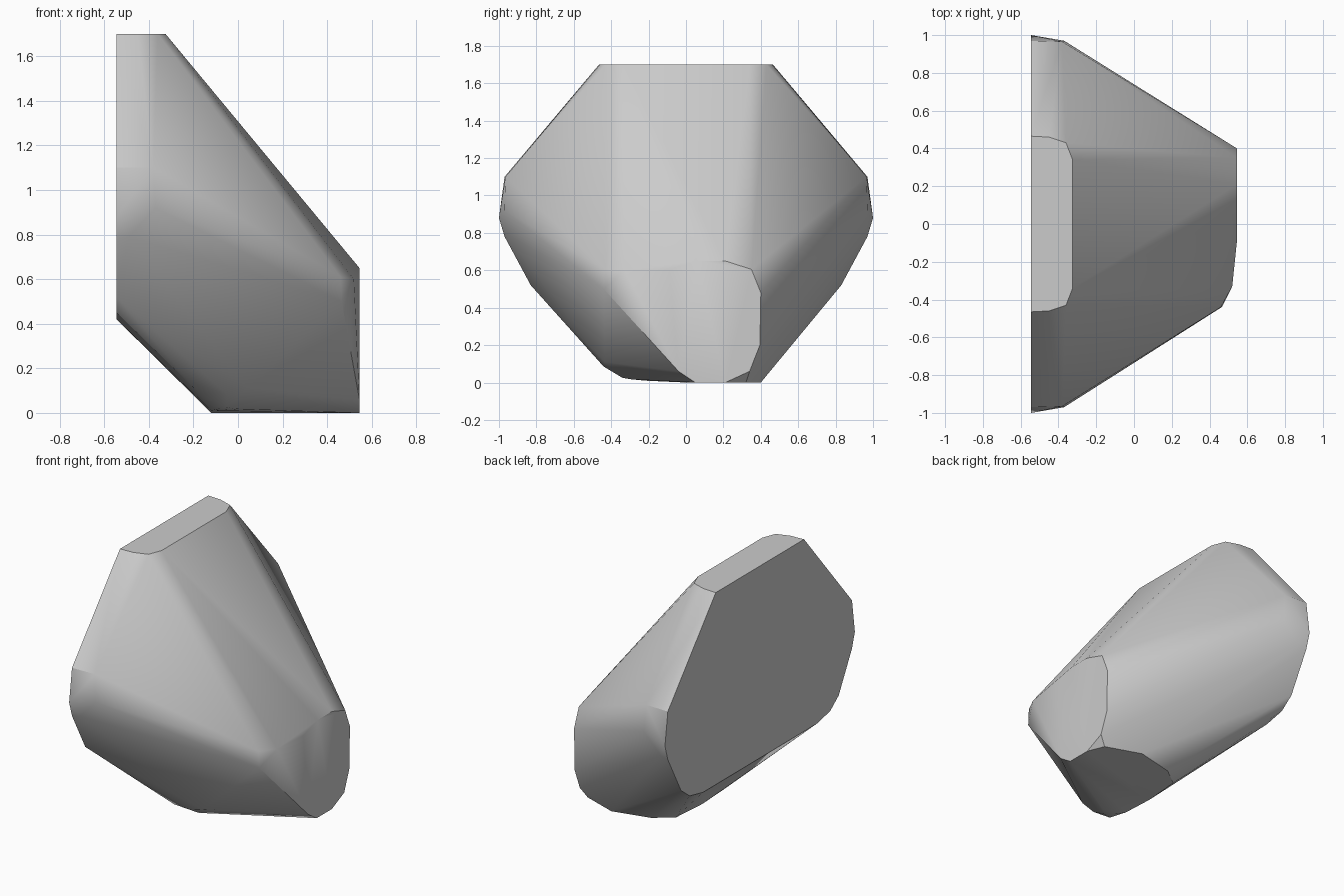
import bpy, bmesh, math

if "Cube" in bpy.data.objects:
    bpy.data.objects.remove(bpy.data.objects["Cube"])

grey = bpy.data.materials.new("stone grey")
grey.diffuse_color = (0.6, 0.6, 0.6, 1)
grey.use_nodes = True
grey.node_tree.nodes["Principled BSDF"].inputs["Base Color"].default_value = grey.diffuse_color


def mirrored(points):
    """Each point together with its twin across y = 0."""
    return [(x, s * y, z) for x, y, z in points for s in (1, -1)]


# flat left cut and the broad shoulders, symmetric front to back
points = mirrored([(-0.545, y, z) for y, z in (
    (0.465, 1.7), (0.97, 1.1), (1.0, 0.88), (0.97, 0.78), (0.83, 0.52),
    (0.74, 0.45), (0.60, 0.42))])
points += mirrored([(-0.37, 0.97, 0.92), (-0.38, 0.965, 1.1),
                    (-0.46, 0.98, 0.88), (-0.49, 0.965, 0.79)])
# flat top cut
points += mirrored([(-0.45, 0.46, 1.7), (-0.36, 0.43, 1.7), (-0.325, 0.34, 1.7)])
# flat right cut
points += [(0.545, y, z) for y, z in (
    (0.06, 0.65), (0.21, 0.65), (0.35, 0.605), (0.40, 0.48), (0.395, 0.2),
    (0.34, 0.06), (0.21, 0.0), (0.05, 0.0), (-0.04, 0.06), (-0.09, 0.605))]
# front right corner
points += [(0.52, -0.33, 0.6), (0.46, -0.44, 0.61), (0.465, -0.44, 0.5),
           (0.44, -0.33, 0.68)]
# underside
points += [(0.5, 0.32, 0.0), (0.27, 0.4, 0.0), (0.02, 0.34, 0.0),
           (-0.1, 0.25, 0.0), (-0.12, 0.0, 0.0), (-0.12, -0.22, 0.01),
           (-0.09, -0.29, 0.017), (0.0, -0.29, 0.017)]
# lower front edge
points += [(-0.05, -0.44, 0.085), (0.04, -0.435, 0.11),
           (-0.05, -0.34, 0.025), (-0.17, -0.43, 0.085)]

# wrap the points into one convex chunk
bm = bmesh.new()
for p in points:
    bm.verts.new(p)
hull = bmesh.ops.convex_hull(bm, input=bm.verts[:])
loose = [v for v in bm.verts if not v.link_faces]
bmesh.ops.delete(bm, geom=loose, context='VERTS')
bmesh.ops.dissolve_limit(bm, angle_limit=math.radians(0.5),
                         verts=bm.verts[:], edges=bm.edges[:])
bmesh.ops.recalc_face_normals(bm, faces=bm.faces[:])

mesh = bpy.data.meshes.new("rock_chunk")
bm.to_mesh(mesh)
bm.free()
mesh.materials.append(grey)
rock = bpy.data.objects.new("rock_chunk", mesh)
bpy.context.collection.objects.link(rock)
bpy.context.view_layer.objects.active = rock
rock.select_set(True)
bpy.ops.object.shade_smooth_by_angle(angle=math.radians(30))
